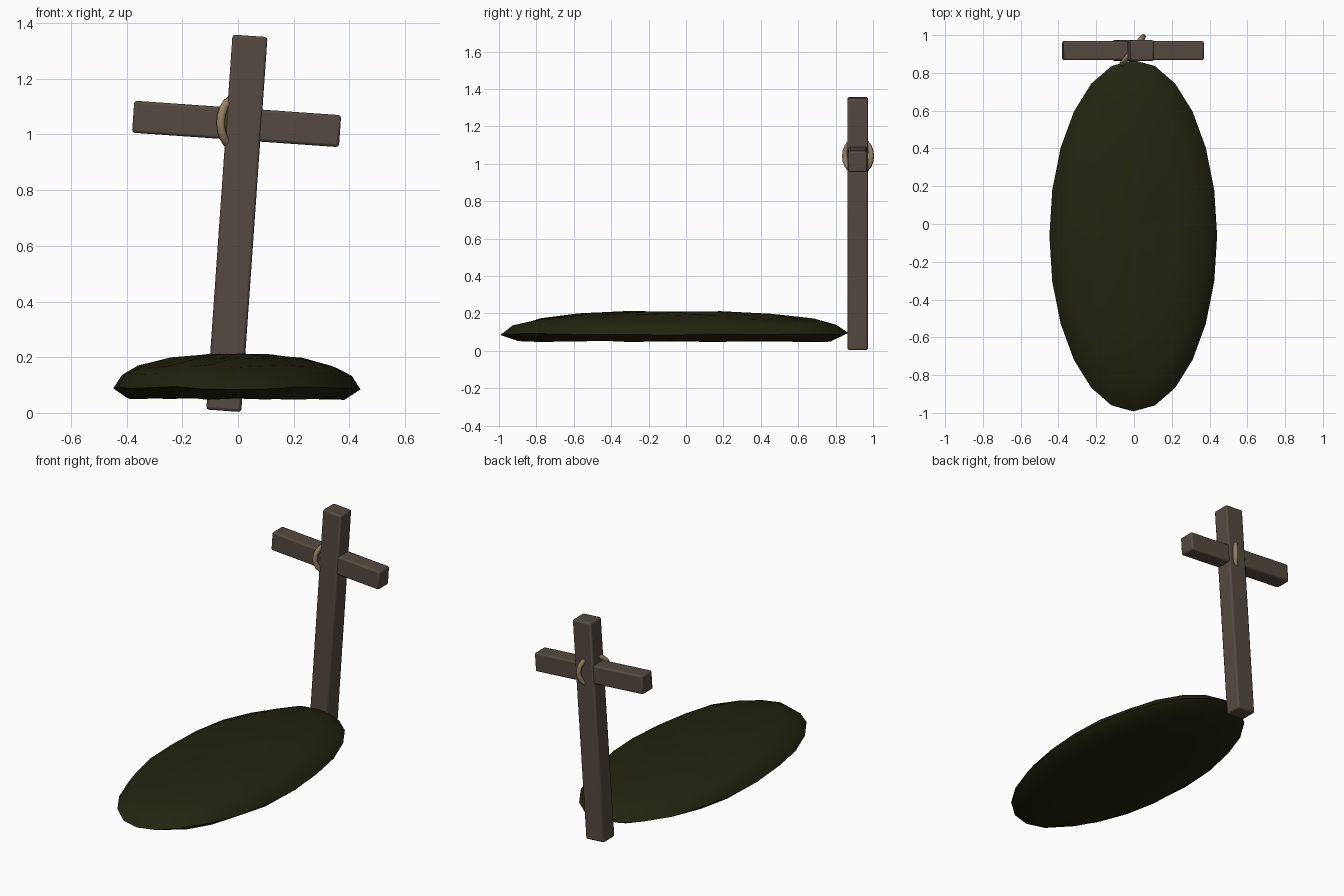
import bpy, bmesh, math, random
from mathutils import Vector

random.seed(4)
cube = bpy.data.objects.get("Cube")
if cube:
    bpy.data.objects.remove(cube, do_unlink=True)


def material(name, rgb):
    m = bpy.data.materials.new(name)
    m.use_nodes = True
    m.diffuse_color = (*rgb, 1)
    m.node_tree.nodes["Principled BSDF"].inputs["Base Color"].default_value = (*rgb, 1)
    return m


def finish(obj, name, mat, angle):
    obj.name = name
    obj.data.materials.append(mat)
    bpy.ops.object.select_all(action='DESELECT')
    obj.select_set(True)
    bpy.context.view_layer.objects.active = obj
    bpy.ops.object.shade_smooth_by_angle(angle=math.radians(angle))
    return obj


wood = material("weathered wood", (0.09, 0.069, 0.052))
earth = material("dark earth", (0.017, 0.017, 0.005))
rope = material("tan rope", (0.30, 0.22, 0.12))

TILT = math.radians(4)
DEPTH_Y = 0.918


# Wooden beams: bevelled boxes leaning together
def beam(name, centre, size):
    bpy.ops.mesh.primitive_cube_add(size=1, location=centre)
    obj = bpy.context.object
    obj.scale = size
    bpy.ops.object.transform_apply(location=False, rotation=False, scale=True)
    obj.rotation_euler.y = TILT
    bev = obj.modifiers.new("soft_edges", 'BEVEL')
    bev.width = 0.01
    bev.segments = 2
    return finish(obj, name, wood, 40)


beam("upright_post", (-0.004, DEPTH_Y, 0.681), (0.126, 0.11, 1.35))
beam("crossbar", (-0.005, DEPTH_Y, 1.038), (0.745, 0.102, 0.115))

# Rope loop tied diagonally around the joint
bpy.ops.mesh.primitive_torus_add(
    major_radius=0.09, minor_radius=0.015, major_segments=20, minor_segments=8,
    location=(-0.007, DEPTH_Y + 0.002, 1.042),
    rotation=(math.pi / 2, 0, math.radians(52)))
finish(bpy.context.object, "rope_binding", rope, 60)

# Earth mound: stacked oval rings with slight unevenness
SIDES = 24
RINGS = [(0.55, 0.055), (0.9, 0.052), (1.0, 0.09), (0.93, 0.137),
         (0.8, 0.168), (0.55, 0.195), (0.28, 0.207)]
bm = bmesh.new()
loops = []
for scale, z in RINGS:
    ring = []
    for i in range(SIDES):
        a = math.tau * i / SIDES
        ring.append(bm.verts.new(Vector((
            -0.004 + 0.444 * scale * math.cos(a),
            -0.062 + 0.93 * scale * math.sin(a),
            z + random.uniform(-0.006, 0.006)))))
    loops.append(ring)
for low, high in zip(loops, loops[1:]):
    for i in range(SIDES):
        j = (i + 1) % SIDES
        bm.faces.new((low[i], low[j], high[j], high[i]))
for ring, z in ((loops[0], 0.057), (loops[-1], 0.211)):
    pole = bm.verts.new((0, -0.06, z))
    for i in range(SIDES):
        bm.faces.new((ring[i], ring[(i + 1) % SIDES], pole))
bmesh.ops.recalc_face_normals(bm, faces=bm.faces)
mesh = bpy.data.meshes.new("earth_mound")
bm.to_mesh(mesh)
bm.free()
mound = bpy.data.objects.new("earth_mound", mesh)
bpy.context.collection.objects.link(mound)
finish(mound, "earth_mound", earth, 50)
